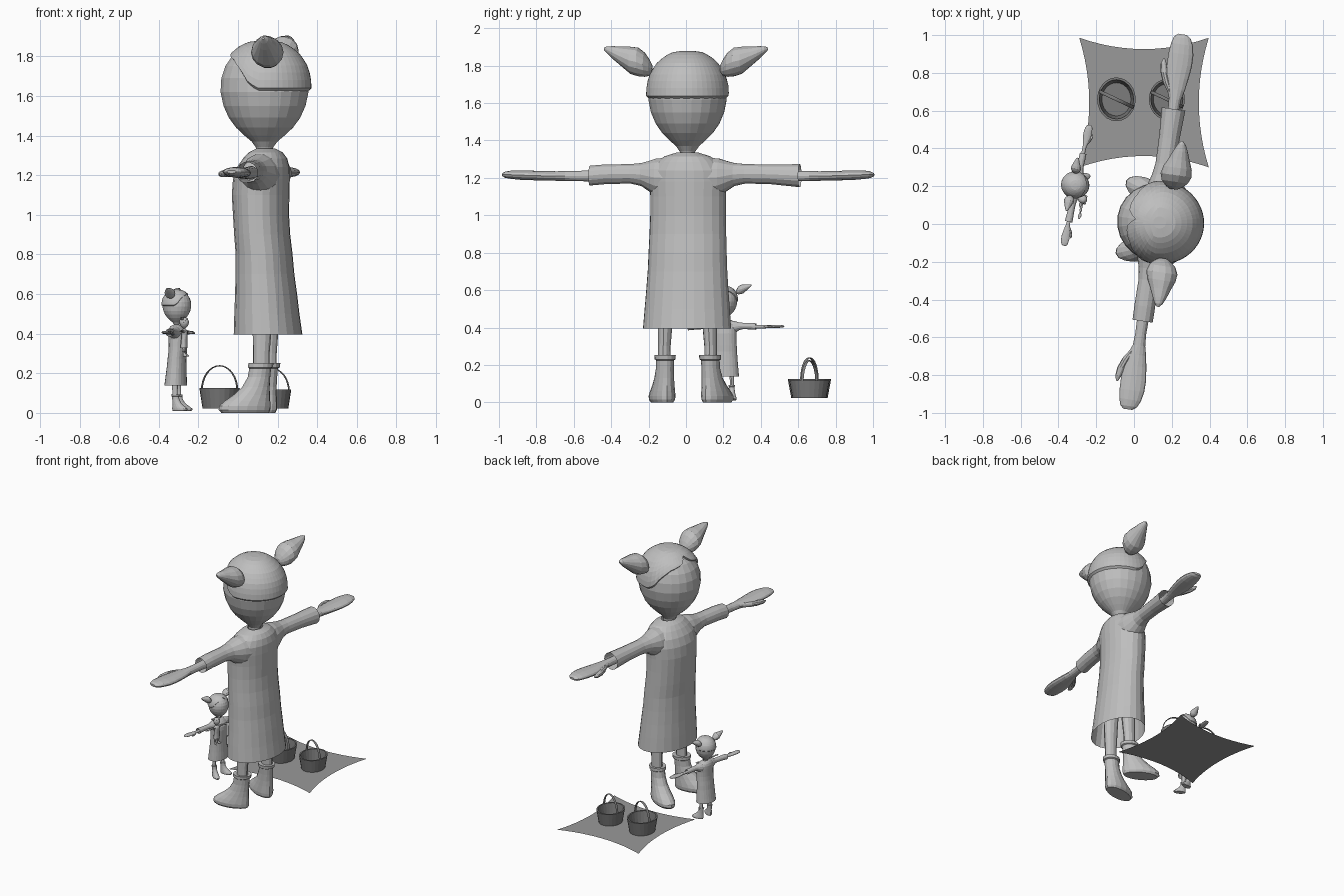
import bpy, bmesh, math
from mathutils import Vector, Matrix


def material(name, v):
    m = bpy.data.materials.new(name)
    m.diffuse_color = (v, v, v, 1)
    return m


LIGHT = material("light grey", 0.52)
MID = material("blanket grey", 0.32)
DARK = material("basket grey", 0.2)


def make(name, bm, mat):
    bmesh.ops.recalc_face_normals(bm, faces=bm.faces)
    me = bpy.data.meshes.new(name)
    bm.to_mesh(me)
    bm.free()
    me.materials.append(mat)
    ob = bpy.data.objects.new(name, me)
    bpy.context.collection.objects.link(ob)
    return ob


def skin(name, loops, mat, cap0=False, cap1=False):
    """Skin closed point loops of equal length."""
    bm = bmesh.new()
    rows = [[bm.verts.new(p) for p in loop] for loop in loops]
    n = len(rows[0])
    for a, b in zip(rows, rows[1:]):
        for i in range(n):
            j = (i + 1) % n
            bm.faces.new((a[i], a[j], b[j], b[i]))
    if cap0:
        bm.faces.new(rows[0])
    if cap1:
        bm.faces.new(rows[-1])
    return make(name, bm, mat)


def ellipse(c, u, v, n):
    c, u, v = Vector(c), Vector(u), Vector(v)
    return [c + u * math.cos(2 * math.pi * i / n) + v * math.sin(2 * math.pi * i / n) for i in range(n)]


def upright(name, rings, n, mat, *caps):
    """Rings (z, cx, cy, rx, ry) stacked in z."""
    return skin(name, [ellipse((cx, cy, z), (rx, 0, 0), (0, ry, 0), n)
                       for z, cx, cy, rx, ry in rings], mat, *caps)


def sideways(name, s, rings, n, mat, *caps):
    """Rings (y, cx, cz, rx, rz) along +y or -y."""
    return skin(name, [ellipse((cx, s * y, cz), (rx, 0, 0), (0, 0, rz), n)
                       for y, cx, cz, rx, rz in rings], mat, *caps)


def lerp(table, t):
    for (a, va), (b, vb) in zip(table, table[1:]):
        if t <= b:
            return va + (vb - va) * max(0, t - a) / (b - a)
    return table[-1][1]


# ---------- figure, built facing -x with arms along y ----------
parts = []

# dress, open at the hem
parts.append(upright("dress", [
    (0.395, 0.03, 0, 0.172, 0.238), (0.50, 0.024, 0, 0.163, 0.23), (0.60, 0.02, 0, 0.155, 0.222),
    (0.70, 0.014, 0, 0.147, 0.215), (0.80, 0.01, 0, 0.142, 0.211), (0.90, 0.0, 0, 0.14, 0.207),
    (1.00, -0.006, 0, 0.14, 0.204), (1.10, -0.008, 0, 0.144, 0.204), (1.18, -0.004, 0, 0.142, 0.208),
    (1.24, 0.006, 0, 0.131, 0.2), (1.285, 0.015, 0, 0.11, 0.165), (1.315, 0.018, 0, 0.085, 0.125),
    (1.335, 0.018, 0, 0.046, 0.06)], 24, LIGHT))

# head
PROFILE = [(1.31, .042), (1.34, .044), (1.37, .066), (1.40, .102), (1.44, .145), (1.49, .182),
           (1.55, .209), (1.62, .224), (1.69, .22), (1.75, .2), (1.80, .166), (1.84, .118), (1.862, .07), (1.87, .006)]
parts.append(upright("head", [(z, 0.012, 0, r, r * 0.94) for z, r in PROFILE], 24, LIGHT, True, True))

# hair cap, whose lower edge rises towards the brow with a parting notch
HAIRLINE = [(0, 1.84), (14, 1.805), (47, 1.77), (65, 1.72), (77, 1.655), (90, 1.628), (180, 1.628)]


def hair_loop(t, grow):
    loop = []
    for i in range(48):
        a = 2 * math.pi * i / 48
        phi = abs(180 - math.degrees(a))
        edge = lerp(HAIRLINE, phi)
        z = 1.868 - (1.868 - edge) * t ** 1.6
        r = lerp(PROFILE, z) + grow
        loop.append((0.014 + r * math.cos(a), r * 0.94 * math.sin(a), z + grow * 0.9))
    return loop


parts.append(skin("hair", [hair_loop(k / 9, 0.012) for k in range(10)] + [hair_loop(1, -0.003)], LIGHT, True))

for s, side, cuff in ((-1, "right", 0.53), (1, "left", 0.605)):
    # hair bunch
    parts.append(sideways(side + "_hair_bunch", s, [
        (0.185, 0.06, 1.785, 0.02, 0.02), (0.20, 0.06, 1.79, 0.045, 0.045), (0.225, 0.062, 1.805, 0.07, 0.066),
        (0.26, 0.064, 1.82, 0.083, 0.078), (0.30, 0.066, 1.829, 0.076, 0.074), (0.345, 0.068, 1.848, 0.056, 0.055),
        (0.39, 0.07, 1.868, 0.038, 0.037), (0.425, 0.07, 1.884, 0.022, 0.02),
        (0.443, 0.07, 1.89, 0.006, 0.006)], 14, LIGHT, True, True))
    # sleeve, open at the cuff
    w = 0.054 if s < 0 else 0.063
    parts.append(sideways(side + "_sleeve", s, [
        (0.12, 0.01, 1.20, 0.10, 0.11), (0.17, 0.006, 1.203, 0.09, 0.102), (0.21, 0.003, 1.21, 0.076, 0.082),
        (0.25, 0, 1.218, 0.062, 0.063), (0.31, 0, 1.222, 0.053, 0.053),
        (0.45, 0, 1.219, 0.055, 0.054), (cuff, 0, 1.212, w, w)], 14, LIGHT))
    # forearm and mitten hand
    parts.append(sideways(side + "_arm_and_hand", s, [
        (0.38, 0, 1.212, 0.034, 0.034), (0.60, 0, 1.21, 0.029, 0.028), (0.66, 0, 1.21, 0.033, 0.027),
        (0.71, -0.003, 1.21, 0.048, 0.026), (0.77, -0.005, 1.211, 0.06, 0.026),
        (0.84, -0.003, 1.213, 0.067, 0.026), (0.90, -0.003, 1.215, 0.066, 0.026),
        (0.95, -0.005, 1.217, 0.058, 0.023), (0.985, -0.008, 1.217, 0.045, 0.018),
        (1.003, -0.01, 1.217, 0.024, 0.008)], 14, LIGHT, True, True))
    # thumb
    parts.append(sideways(side + "_thumb", s, [
        (0.69, -0.03, 1.21, 0.014, 0.017), (0.74, -0.056, 1.21, 0.022, 0.02), (0.79, -0.076, 1.208, 0.021, 0.019),
        (0.835, -0.086, 1.206, 0.016, 0.015), (0.862, -0.088, 1.206, 0.005, 0.005)], 10, LIGHT, True, True))
    # leg
    y = s * 0.125
    parts.append(upright(side + "_leg", [
        (0.15, 0.012, y, 0.042, 0.034), (0.30, 0.014, y, 0.042, 0.034), (0.45, 0.018, y * .95, 0.05, 0.041),
        (0.62, 0.018, y * .9, 0.055, 0.05)], 12, LIGHT, True, True))
    # boot turned outwards
    boot = upright(side + "_boot", [
        (0.0, -0.07, 0, 0.122, 0.056), (0.015, -0.073, 0, 0.133, 0.066), (0.035, -0.071, 0, 0.132, 0.068),
        (0.06, -0.057, 0, 0.117, 0.064), (0.09, -0.036, 0, 0.094, 0.058), (0.13, -0.014, 0, 0.071, 0.052),
        (0.18, 0.002, 0, 0.058, 0.048), (0.225, 0.008, 0, 0.056, 0.049), (0.23, 0.01, 0, 0.064, 0.056),
        (0.252, 0.012, 0, 0.065, 0.057), (0.25, 0.012, 0, 0.045, 0.038)], 16, LIGHT, True, True)
    boot.data.transform(Matrix.Translation((0, y, 0)) @ Matrix.Rotation(math.radians(-20 * -s) * -1, 4, 'Z'))
    parts.append(boot)


# ---------- place the large figure, the doll and the doll's own doll ----------
def placed(x, y, z, turn, size):
    return (Matrix.Translation((x, y, z)) @ Matrix.Rotation(math.radians(turn), 4, 'Z')
            @ Matrix.Scale(size, 4))


for prefix, m in (("doll_", placed(-0.305, 0.205, 0.01, 168, 0.326)),
                  ("tiny_doll_", placed(-0.27, 0.13, 0.285, 168, 0.105))):
    for p in parts:
        c = bpy.data.objects.new(prefix + p.name, p.data)
        bpy.context.collection.objects.link(c)
        c.matrix_world = m
for p in parts:
    p.matrix_world = placed(0.122, 0.01, 0, -8.3, 1)

# ---------- blanket with edges curved inwards ----------
N = 12
bm = bmesh.new()
grid = []
for i in range(N + 1):
    row = []
    for j in range(N + 1):
        u, v = 2 * i / N - 1, 2 * j / N - 1
        x = 0.053 + u * (0.290 + 0.053 * v * v)
        y = 0.643 + v * (0.283 + 0.06 * u * u)
        row.append(bm.verts.new((x, y, 0.02)))
    grid.append(row)
for i in range(N):
    for j in range(N):
        bm.faces.new((grid[i][j], grid[i + 1][j], grid[i + 1][j + 1], grid[i][j + 1]))
make("blanket", bm, MID)

# ---------- two baskets with arched handles ----------
for k, (cx, size) in enumerate(((-0.093, 1.0), (0.174, 0.93))):
    tub = upright("basket_%d" % (k + 1), [
        (0.0, 0, 0, 0.086, 0.097), (0.103, 0, 0, 0.102, 0.116), (0.103, 0, 0, 0.091, 0.104),
        (0.012, 0, 0, 0.077, 0.088)], 24, DARK, True, True)
    arch = []
    for i in range(17):
        a = math.pi * i / 16
        out = Vector((math.cos(a), 0, math.sin(a)))
        c = Vector((0.099 * out.x, 0, 0.09 + 0.126 * out.z))
        arch.append(ellipse(c, out * 0.003, (0, 0.009, 0), 8))
    handle = skin("basket_handle_%d" % (k + 1), arch, DARK, True, True)
    handle.data.transform(Matrix.Rotation(math.radians(-25), 4, 'Z'))
    for ob in (tub, handle):
        ob.matrix_world = placed(cx, 0.66, 0.022, 0, size)
